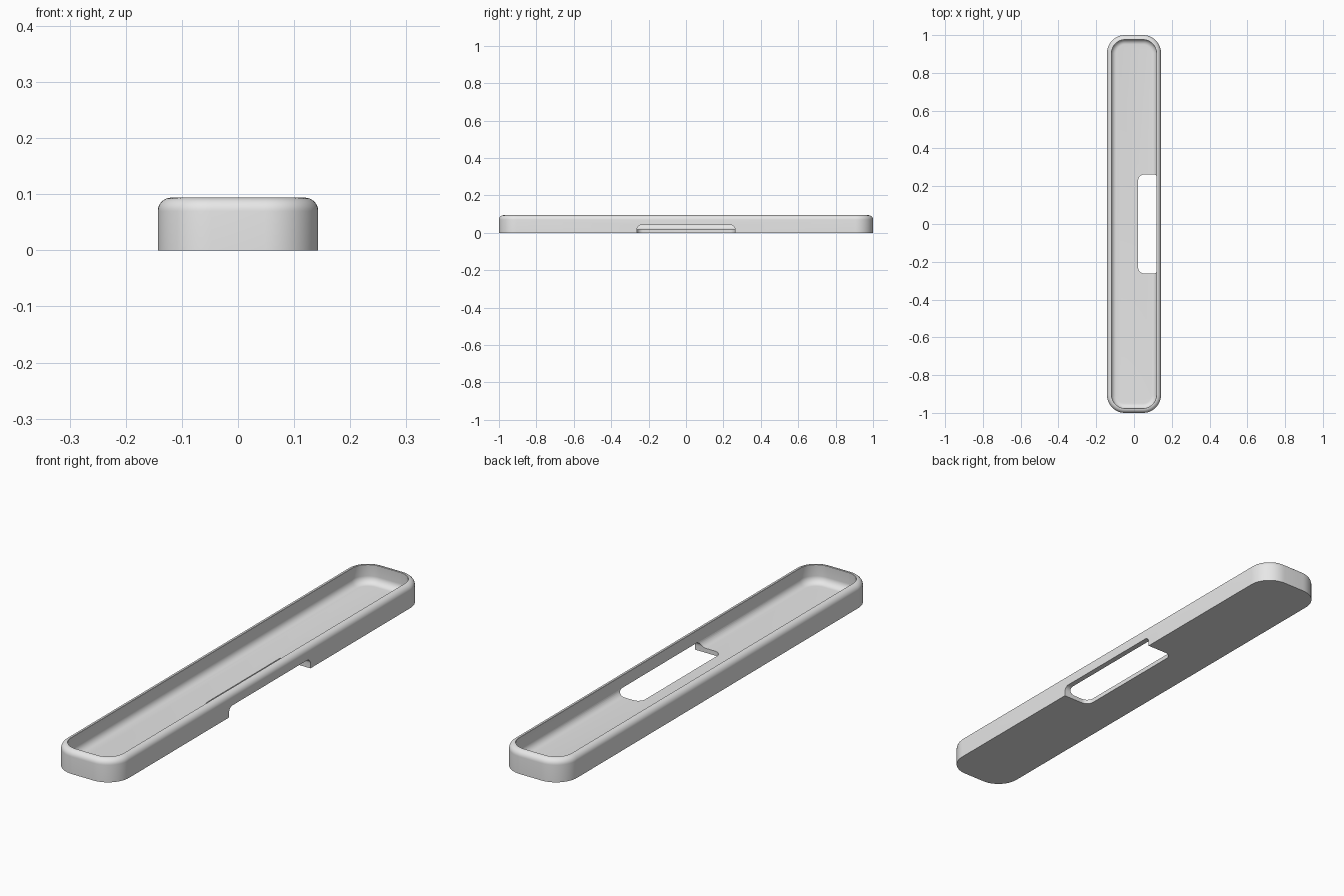
import bpy, bmesh
from math import sin, cos, pi, radians

if "Cube" in bpy.data.objects:
    bpy.data.objects.remove(bpy.data.objects["Cube"], do_unlink=True)

HALF_W, HALF_L, HEIGHT = 0.143, 1.0, 0.094
CORNER, WALL, FLOOR = 0.095, 0.022, 0.018
RIM, COVE = 0.024, 0.028

grey = bpy.data.materials.new("light_grey")
grey.use_nodes = True
grey.diffuse_color = (0.8, 0.8, 0.8, 1)
grey.node_tree.nodes["Principled BSDF"].inputs["Base Color"].default_value = (0.8, 0.8, 0.8, 1)


def add_object(name, bm):
    mesh = bpy.data.meshes.new(name)
    bmesh.ops.recalc_face_normals(bm, faces=bm.faces)
    bm.to_mesh(mesh)
    bm.free()
    obj = bpy.data.objects.new(name, mesh)
    bpy.context.collection.objects.link(obj)
    mesh.materials.append(grey)
    return obj


def outline(inset, steps=12):
    """Rounded rectangle, moved inwards by inset."""
    r = CORNER - inset
    points = []
    for q, (sx, sy) in enumerate([(1, 1), (-1, 1), (-1, -1), (1, -1)]):
        for i in range(steps + 1):
            a = (q + i / steps) * pi / 2
            points.append((sx * (HALF_W - CORNER) + r * cos(a),
                           sy * (HALF_L - CORNER) + r * sin(a)))
    return points


# Wall section as (inset, height): outer face, rounded rim, inner face, cove
arc = [i / 8 * pi / 2 for i in range(9)]
section = [(0, 0)]
section += [(RIM - RIM * cos(a), HEIGHT - RIM + RIM * sin(a)) for a in arc]
section += [(RIM + 0.001, HEIGHT - 0.001)]
section += [(WALL + COVE - COVE * cos(a), FLOOR + COVE - COVE * sin(a)) for a in arc]

# Tray shell
bm = bmesh.new()
rings = [[bm.verts.new((x, y, z)) for x, y in outline(inset)] for inset, z in section]
for low, high in zip(rings, rings[1:]):
    for i in range(len(low)):
        j = (i + 1) % len(low)
        bm.faces.new((low[i], low[j], high[j], high[i]))
bm.faces.new(rings[0])
bm.faces.new(rings[-1])
tray = add_object("tray", bm)

# Cutter for the opening through the floor and the side wall
X0, X1, Y, Z0, Z1 = 0.022, 0.25, 0.262, -0.1, 0.041
bm = bmesh.new()
bmesh.ops.create_cube(bm, size=1)
for v in bm.verts:
    v.co = (X1 if v.co.x > 0 else X0, Y if v.co.y > 0 else -Y, Z1 if v.co.z > 0 else Z0)
upright = [e for e in bm.edges if all(abs(v.co.x - X0) < 1e-4 for v in e.verts)
           and abs(e.verts[0].co.z - e.verts[1].co.z) > 0.01]
bmesh.ops.bevel(bm, geom=upright, offset=0.032, segments=8, profile=0.5, affect='EDGES')
top = [e for e in bm.edges if all(abs(v.co.z - Z1) < 1e-4 for v in e.verts)
       and not all(abs(v.co.x - X1) < 1e-4 for v in e.verts)]
bmesh.ops.bevel(bm, geom=top, offset=0.022, segments=6, profile=0.5, affect='EDGES')
cutter = add_object("opening_cutter", bm)

cut = tray.modifiers.new("opening", 'BOOLEAN')
cut.object = cutter
cut.operation = 'DIFFERENCE'
cut.solver = 'EXACT'
bpy.ops.object.select_all(action='DESELECT')
tray.select_set(True)
bpy.context.view_layer.objects.active = tray
bpy.ops.object.modifier_apply(modifier=cut.name)
bpy.data.objects.remove(cutter, do_unlink=True)
bpy.ops.object.shade_smooth_by_angle(angle=radians(35))
